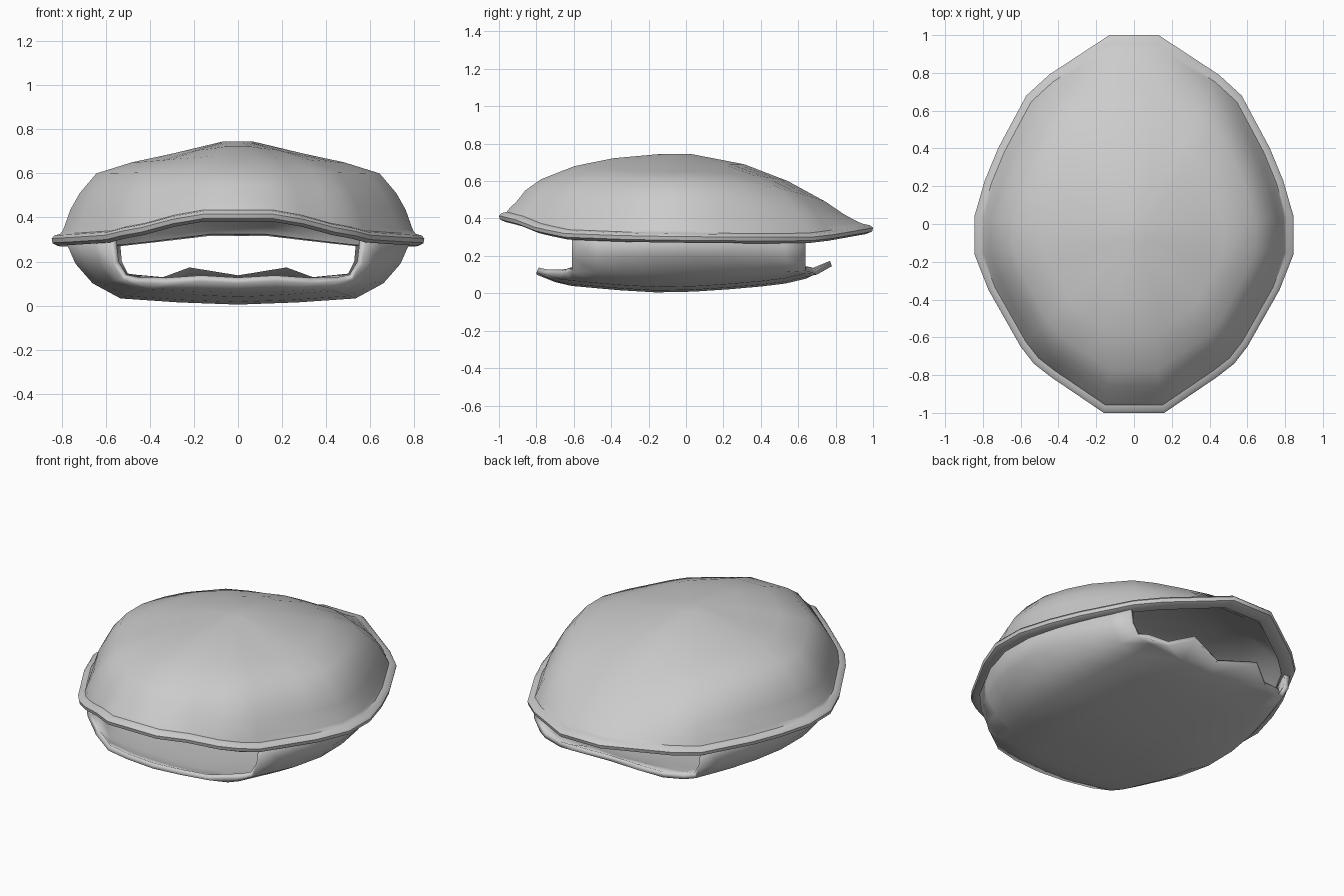
import bpy, bmesh

if "Cube" in bpy.data.objects:
    bpy.data.objects.remove(bpy.data.objects["Cube"])


def lerp_table(table, v):
    for (a, p), (b, q) in zip(table, table[1:]):
        if v <= b:
            t = max(0, (v - a) / (b - a))
            return p + (q - p) * t
    return table[-1][1]


def finish(name, bm):
    bmesh.ops.recalc_face_normals(bm, faces=bm.faces)
    me = bpy.data.meshes.new(name)
    bm.to_mesh(me)
    bm.free()
    ob = bpy.data.objects.new(name, me)
    bpy.context.collection.objects.link(ob)
    bpy.ops.object.select_all(action='DESELECT')
    ob.select_set(True)
    bpy.context.view_layer.objects.active = ob
    bpy.ops.object.shade_smooth_by_angle(angle=0.7)
    return ob


# Upper shell: outline seen from above (right half) and rim height along y
half = [(.13, 1), (.29, .895), (.45, .79), (.57, .68), (.72, .4), (.79, .23), (.845, .04),
        (.845, -.16), (.77, -.35), (.60, -.65), (.53, -.74), (.44, -.81), (.30, -.905), (.16, -1)]
outline = half + [(-x, y) for x, y in reversed(half)]
rim_z = [(-1, .385), (-.9, .36), (-.8, .32), (-.65, .29), (-.3, .277),
         (0, .273), (.65, .268), (.8, .285), (1, .32)]

# Dome heights at each ring for the side, front and back directions
scales = [.94, .9, .85, .76, .57, .35, .08]
side = [.34, .435, .51, .60, .65, .69, .745]
front = [.455, .49, .55, .61, .68, .722, .745]
back = [.375, .395, .425, .49, .60, .69, .745]


def ring(bm, s, zf):
    return [bm.verts.new((x * s, y * s - .06 * (1 - s), zf(y))) for x, y in outline]


def dome_height(i, drop=0):
    def f(y):
        w = abs(y) ** 2.6
        end = front[i] if y < 0 else back[i]
        return side[i] * (1 - w) + end * w - drop
    return f


def rim_height(dz):
    return lambda y: lerp_table(rim_z, y) + dz


bm = bmesh.new()
rings = []
for i in reversed(range(len(scales))):                      # inner surface
    rings.append(ring(bm, scales[i] - .035 * (i < 5), dome_height(i, .035)))
rings.append(ring(bm, .915, rim_height(.005)))              # rim bead
rings.append(ring(bm, .965, rim_height(-.003)))
rings.append(ring(bm, .995, rim_height(.01)))
rings.append(ring(bm, 1, rim_height(.03)))
rings.append(ring(bm, .985, rim_height(.044)))
rings.append(ring(bm, .955, rim_height(.05)))
for i in range(len(scales)):                                # outer dome
    rings.append(ring(bm, scales[i], dome_height(i)))
n = len(outline)
for a, b in zip(rings, rings[1:]):
    for j in range(n):
        k = (j + 1) % n
        bm.faces.new((a[j], a[k], b[k], b[j]))
bm.faces.new(rings[0])
bm.faces.new(rings[-1])
finish("upper_shell", bm)

# Lower shell: lofted floor with side walls, and lips at both open ends
top_w = [(-.62, .575), (-.35, .73), (-.16, .79), (.04, .79), (.23, .745), (.4, .68), (.65, .56)]
base_z = [(-.62, .04), (-.4, .02), (-.2, .004), (.1, .01), (.5, .045), (.65, .08)]


def section(y):
    e = (y / .64) ** 2
    w, z = lerp_table(top_w, y), lerp_table(base_z, y)
    fx = [0, .34, .67 + .08 * e, .83 + .08 * e, .93 + .05 * e, 1]
    fz = [z, z + .01, z + .028, .1 + .02 * e, .19, .31]
    return [(w * a, y, b) for a, b in zip(fx, fz)]


rows = [
    [(0, -.80, .10), (.17, -.80, .11), (.33, -.75, .10), (.46, -.66, .11)],
    [(0, -.70, .06), (.2, -.70, .065), (.4, -.67, .075), (.49, -.64, .11)],
]
rows += [section(y) for y in (-.61, -.48, -.35, -.16, .04, .23, .4, .53, .64)]
rows += [[(0, .71, .11), (.22, .78, .145), (.34, .70, .10), (.46, .67, .11)]]

bm = bmesh.new()
grid = []
for r in rows:
    right = [bm.verts.new(p) for p in r]
    left = [right[0]] + [bm.verts.new((-x, y, z)) for x, y, z in r[1:]]
    grid.append((right, left))
for a, b in zip(grid, grid[1:]):
    for h in (0, 1):
        for j in range(min(len(a[h]), len(b[h])) - 1):
            q = (a[h][j], a[h][j + 1], b[h][j + 1], b[h][j])
            bm.faces.new(q if h else q[::-1])
bm.normal_update()
lower = finish("lower_shell", bm)
# normals must face down and outward so the thickness grows inward
if sum(p.normal.z * p.area for p in lower.data.polygons) > 0:
    lower.data.flip_normals()
sol = lower.modifiers.new("thickness", 'SOLIDIFY')
sol.thickness = .03
sol.offset = -1
